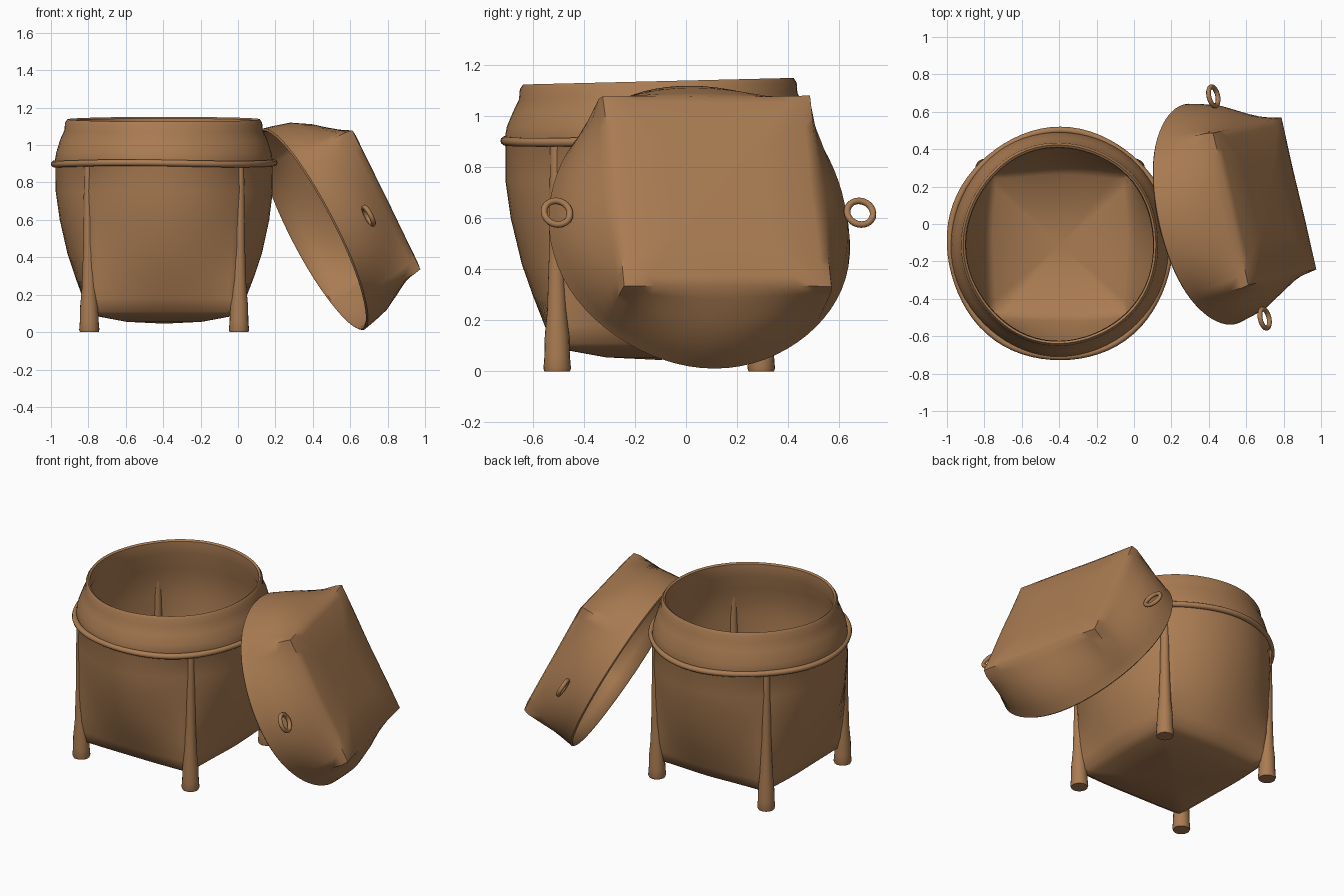
import bpy, bmesh, math
from mathutils import Matrix, Vector

cube = bpy.data.objects.get("Cube")
if cube:
    bpy.data.objects.remove(cube, do_unlink=True)

SEGMENTS = 72
BROWN = (0.40, 0.20, 0.085, 1.0)
clay = bpy.data.materials.new("warm brown")
clay.use_nodes = True
clay.diffuse_color = BROWN
clay.node_tree.nodes["Principled BSDF"].inputs["Base Color"].default_value = BROWN


def finish(name, bm, matrix, angle=50):
    bmesh.ops.recalc_face_normals(bm, faces=bm.faces)
    mesh = bpy.data.meshes.new(name)
    bm.to_mesh(mesh)
    bm.free()
    mesh.materials.append(clay)
    mesh.shade_smooth()
    mesh.set_sharp_from_angle(angle=math.radians(angle))
    obj = bpy.data.objects.new(name, mesh)
    obj.matrix_world = matrix
    bpy.context.collection.objects.link(obj)
    return obj


def shell(name, rings, start, end, matrix, wobble=0.0, tilt=0.0, tilt_from=9.0, segments=SEGMENTS):
    """Loft rings of (side reach, corner reach, height), closed by two centre points."""
    bm = bmesh.new()
    loops = []
    for side, corner, z in rings:
        loop = []
        for i in range(segments):
            a = math.tau * i / segments
            c, s = math.cos(a), math.sin(a)
            square = (1 / max(abs(c), abs(s)) - 1) / (math.sqrt(2) - 1)
            r = side + (corner - side) * square
            r += wobble * math.sin(5 * a + 4 * z) * min(1, r * 2)
            lift = tilt * s * r if z > tilt_from else 0
            loop.append(bm.verts.new((r * c, r * s, z + lift)))
        loops.append(loop)
    for low, high in zip(loops, loops[1:]):
        for i in range(segments):
            j = (i + 1) % segments
            bm.faces.new((low[i], low[j], high[j], high[i]))
    for loop, z in ((loops[0], start), (loops[-1], end)):
        tip = bm.verts.new((0, 0, z))
        for i in range(segments):
            bm.faces.new((loop[i], loop[(i + 1) % segments], tip))
    return finish(name, bm, matrix)


def torus(name, major, minor, matrix, wave=0.0, around=SEGMENTS, across=10):
    bm = bmesh.new()
    grid = []
    for i in range(around):
        a = math.tau * i / around
        row = []
        for k in range(across):
            b = math.tau * k / across
            r = major + minor * math.cos(b) + wave * math.sin(5 * a)
            z = minor * math.sin(b) + wave * math.sin(3 * a + 1)
            row.append(bm.verts.new((r * math.cos(a), r * math.sin(a), z)))
        grid.append(row)
    for i in range(around):
        p, q = grid[i], grid[(i + 1) % around]
        for k in range(across):
            m = (k + 1) % across
            bm.faces.new((p[k], q[k], q[m], p[m]))
    return finish(name, bm, matrix)


# Basket: square base swelling to a round shoulder, neck and rolled lip, then inside
basket_frame = Matrix.Translation((-0.395, -0.108, 0)) @ Matrix.Diagonal((1, 1.03, 1, 1))
body = [(.2, .28, .055), (.36, .50, .085), (.405, .555, .11), (.435, .57, .18),
        (.48, .575, .3), (.52, .575, .42), (.56, .575, .6), (.58, .58, .75), (.58, .575, .88)]
neck = [(.585, .9), (.575, .96), (.553, 1.03), (.53, 1.08), (.527, 1.12),
        (.515, 1.138), (.503, 1.13), (.5, 1.05), (.54, .94)]
inside = [(.55, .55, .75), (.53, .55, .55), (.49, .55, .42), (.4, .54, .18), (.36, .48, .13)]
shell("basket_body", body + [(r, r, z) for r, z in neck] + inside, .045, .09,
      basket_frame, wobble=.003, tilt=.025, tilt_from=1.0)

# Rolled band where the neck meets the body
torus("shoulder_band", .588, .018, basket_frame @ Matrix.Translation((0, 0, .902)), wave=.004)

# Corner posts that run down into short feet
post = [(.05, 0.0), (.054, .012), (.05, .06), (.048, .14), (.038, .24), (.03, .45), (.026, .7), (.022, .89)]
for side, sx in (("right", -1), ("left", 1)):
    for end, sy in (("front", -1), ("back", 1)):
        place = Matrix.Translation((-0.395 + sx * .4, -0.105 + sy * .4, 0))
        place[0][2] = sx * .012
        place[1][2] = sy * .012
        shell(f"{end}_{side}_leg", [(r, r, z) for r, z in post], 0, .9, place, segments=20)

# Lid frame: leaning on the basket, crown pointing outward and up
u = Vector((.225, -.974, 0)).normalized()
v = Vector((.446, .06, -.893))
v = (v - u * v.dot(u)).normalized()
w = u.cross(v)
lid_frame = Matrix((u, v, w)).transposed().to_4x4()
lid_frame.translation = (.395, .05, .55)

# Lid: square crown easing to a round mouth, then the hollow inside
crown = [(.2, .28, .37), (.38, .535, .362), (.415, .59, .35), (.45, .6, .31), (.51, .6, .24),
         (.565, .6, .15), (.588, .6, .07), (.6, .6, .02), (.603, .603, .006)]
hollow = [(.594, .594, -.002), (.583, .583, .006), (.57, .58, .07), (.54, .58, .15),
          (.43, .57, .3), (.38, .53, .335)]
shell("lid", crown + hollow, .372, .345, lid_frame, wobble=.003)

# Cord loops on two opposite sides of the lid
for name, sign in (("front_lid_loop", 1), ("back_lid_loop", -1)):
    torus(name, .052, .013, lid_frame @ Matrix.Translation((sign * .61, .012, .185)), around=28)
